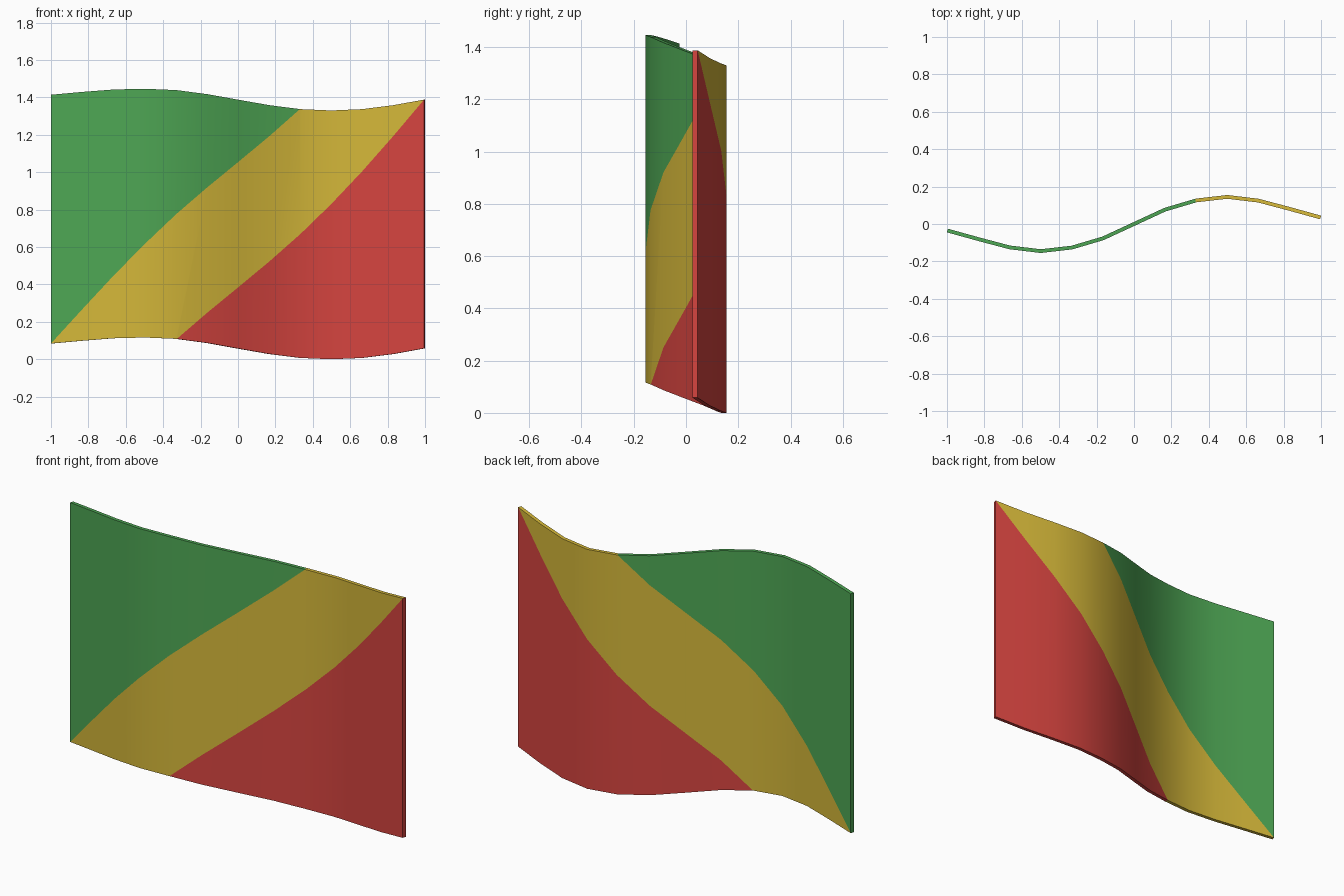
import bpy
import bmesh
from mathutils import Vector

if "Cube" in bpy.data.objects:
    bpy.data.objects.remove(bpy.data.objects["Cube"])

HEIGHT, THICK, SEGMENTS = 1.33, 0.02, 12
END = 0.9975

# Wave of the cloth at evenly spaced stations from right to left
half_wave = [0.0, 0.077, 0.126, 0.145, 0.125, 0.081, 0.035]
sway = [-y for y in reversed(half_wave[1:])] + half_wave
lift = [0.084, 0.099, 0.112, 0.116, 0.109, 0.087, 0.057,
        0.028, 0.007, 0.0, 0.007, 0.028, 0.058]


def make_material(name, srgb):
    color = [((c / 255 + 0.055) / 1.055) ** 2.4 for c in srgb] + [1.0]
    mat = bpy.data.materials.new(name)
    mat.use_nodes = True
    mat.diffuse_color = color
    mat.node_tree.nodes["Principled BSDF"].inputs["Base Color"].default_value = color
    return mat


def station(i, side):
    """Point of the bent sheet at station i, pushed out along its normal."""
    a, b = max(i - 1, 0), min(i + 1, SEGMENTS)
    step = 2 * END / SEGMENTS
    normal = Vector((sway[a] - sway[b], (b - a) * step, 0)).normalized()
    middle = Vector((-END + i * step, sway[i], lift[i]))
    return middle + normal * side * THICK / 2


def bend(co):
    t = (co.x + 1) / 2 * SEGMENTS
    i = min(int(t + 1e-4), SEGMENTS - 1)
    side = 1 if co.y > 0 else -1
    point = station(i, side).lerp(station(i + 1, side), t - i)
    return point + Vector((0, 0, co.z))


# Flat slab
bm = bmesh.new()
bmesh.ops.create_cube(bm, size=1)
for v in bm.verts:
    v.co = Vector((v.co.x * 2, v.co.y * THICK, (v.co.z + 0.5) * HEIGHT))


def cut(point, normal):
    bmesh.ops.bisect_plane(bm, geom=bm.verts[:] + bm.edges[:] + bm.faces[:],
                           dist=1e-5, plane_co=point, plane_no=normal)


# Diagonal colour borders, then the fold lines
upper, lower = -1.0, 1.0 - HEIGHT
for start in (upper, lower):
    cut((start, 0, 0), (1, 0, -1))
for i in range(1, SEGMENTS):
    cut((-1 + 2 * i / SEGMENTS, 0, 0), (1, 0, 0))

# Colour each face by the diagonal band it lies in
for f in bm.faces:
    c = f.calc_center_median()
    d = c.x - c.z
    f.material_index = 0 if d < upper else 1 if d < lower else 2

# Wave
for v in bm.verts:
    v.co = bend(v.co)
bmesh.ops.recalc_face_normals(bm, faces=bm.faces[:])

mesh = bpy.data.meshes.new("flag_cloth")
bm.to_mesh(mesh)
bm.free()
for name, srgb in (("green", (78, 166, 84)), ("yellow", (212, 183, 57)),
                   ("red", (213, 68, 63))):
    mesh.materials.append(make_material(name, srgb))

flag = bpy.data.objects.new("flag_cloth", mesh)
bpy.context.collection.objects.link(flag)
bpy.ops.object.select_all(action='DESELECT')
flag.select_set(True)
bpy.context.view_layer.objects.active = flag
bpy.ops.object.shade_smooth_by_angle(angle=0.6)
